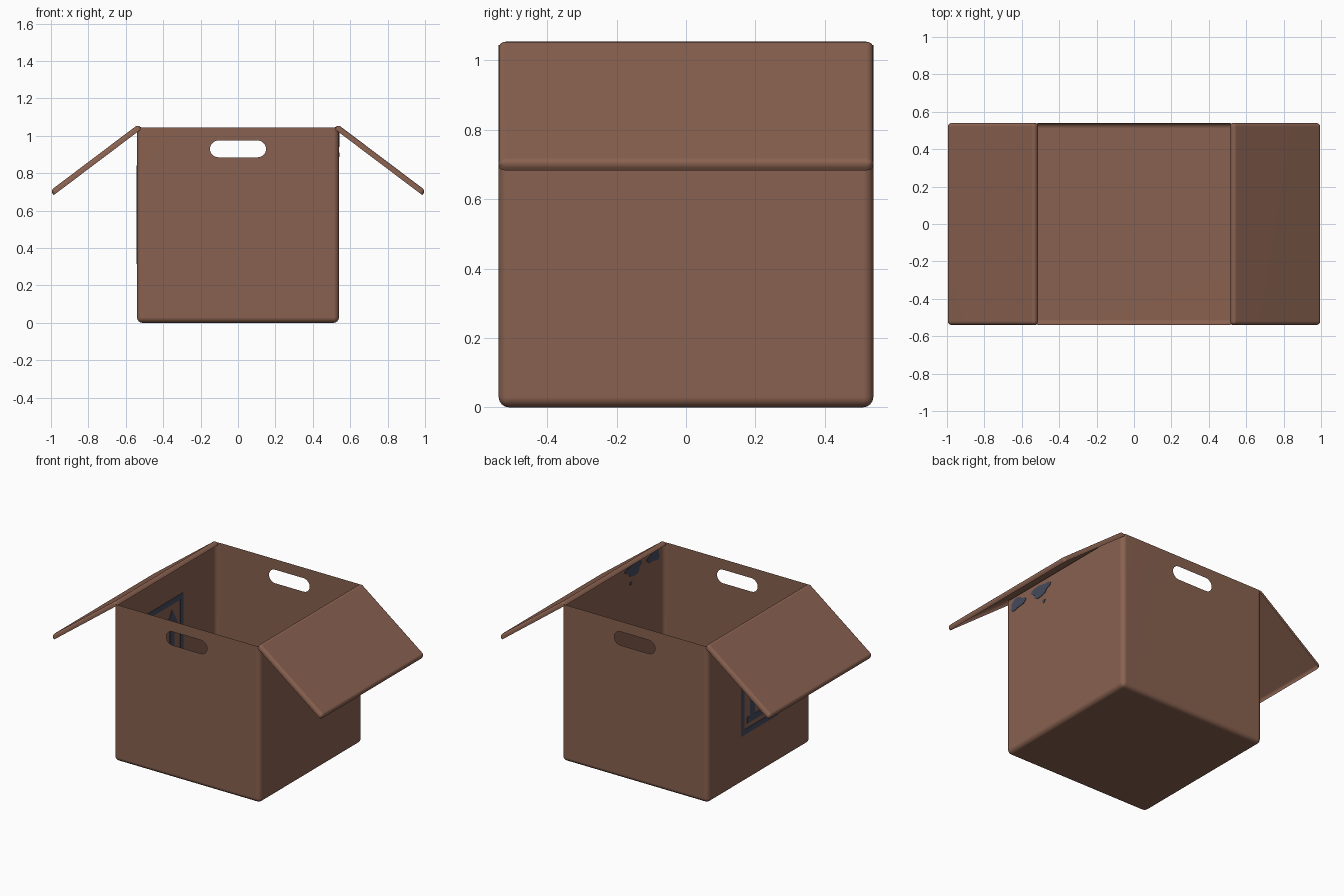
import bpy, bmesh, math
from mathutils import Matrix, Vector

cube = bpy.data.objects.get("Cube")
if cube:
    bpy.data.objects.remove(cube, do_unlink=True)


def material(name, rgb):
    mat = bpy.data.materials.new(name)
    mat.use_nodes = True
    mat.diffuse_color = (*rgb, 1)
    mat.node_tree.nodes["Principled BSDF"].inputs["Base Color"].default_value = (*rgb, 1)
    return mat


CARDBOARD = material("cardboard brown", (0.25, 0.12, 0.08))
INK = material("dark slate ink", (0.058, 0.07, 0.107))

HALF, TOP = 0.54, 1.045


def finish(bm, name, mat, smooth=True):
    mesh = bpy.data.meshes.new(name)
    bm.to_mesh(mesh)
    bm.free()
    obj = bpy.data.objects.new(name, mesh)
    bpy.context.collection.objects.link(obj)
    mesh.materials.append(mat)
    if smooth:
        bpy.ops.object.select_all(action='DESELECT')
        obj.select_set(True)
        bpy.context.view_layer.objects.active = obj
        bpy.ops.object.shade_smooth_by_angle(angle=math.radians(40))
        obj.modifiers.new("even_shading", 'WEIGHTED_NORMAL').keep_sharp = True
    return obj


def open_tray(size, centre, open_side, radius):
    """Thin-sheet box with one side (+1 top, -1 bottom) missing and rounded edges."""
    bm = bmesh.new()
    bmesh.ops.create_cube(bm, size=1, matrix=Matrix.Translation(centre) @ Matrix.Diagonal((*size, 1)))
    bm.normal_update()
    lid = [f for f in bm.faces if f.normal.z * open_side > 0.9]
    bmesh.ops.delete(bm, geom=lid, context='FACES')
    edges = [e for e in bm.edges if not e.is_boundary]
    bmesh.ops.bevel(bm, geom=edges, offset=radius, segments=4, profile=0.5, affect='EDGES')
    bm.normal_update()
    return bm


def stadium(half_straight, radius, z, steps=10):
    """Outline of a pill-shaped slot in x and z."""
    points = []
    for side in (1, -1):
        for i in range(steps + 1):
            a = math.pi * i / steps - side * math.pi / 2
            points.append((side * half_straight + radius * math.cos(a), z + radius * math.sin(a)))
    return points


# Box body with a hand slot in the front and back walls
bm = open_tray((2 * HALF, 2 * HALF, TOP), (0, 0, TOP / 2), 1, 0.03)
for side in (-1, 1):
    wall = max((f for f in bm.faces if f.normal.y * side > 0.99), key=lambda f: f.calc_area())
    rim = list(wall.edges)
    bmesh.ops.delete(bm, geom=[wall], context='FACES_ONLY')
    verts = [bm.verts.new((x, side * HALF, z)) for x, z in stadium(0.105, 0.045, 0.93)]
    slot = [bm.edges.new((v, verts[i - 1])) for i, v in enumerate(verts)]
    bmesh.ops.triangle_fill(bm, edges=rim + slot, use_beauty=True, normal=(0, side, 0))
    bm.normal_update()
    flipped = [f for f in bm.faces if abs(f.calc_center_median().y - side * HALF) < 0.001
               and f.normal.y * side < 0]
    bmesh.ops.reverse_faces(bm, faces=flipped)
finish(bm, "box_body", CARDBOARD)

# Folded-out flaps, each a sheet with a turned-down rim
LENGTH, RIM = 0.59, 0.03
for side, name in ((1, "left_flap"), (-1, "right_flap")):
    bm = open_tray((LENGTH, 2 * HALF, RIM), (LENGTH / 2, 0, -RIM / 2), -1, 0.02)
    place = Matrix.Translation((0.532, 0, 1.062)) @ Matrix.Rotation(math.radians(37), 4, 'Y')
    bmesh.ops.transform(bm, matrix=Matrix.Diagonal((side, 1, 1, 1)) @ place, verts=bm.verts)
    if side < 0:
        bmesh.ops.reverse_faces(bm, faces=bm.faces[:])
    finish(bm, name, CARDBOARD)


def ink_plates(name, x, outlines):
    """Thin plates in y and z that show on both sides of a wall."""
    depth = 0.003
    bm = bmesh.new()
    for outline in outlines:
        face = bm.faces.new([bm.verts.new((x - depth, y, z)) for y, z in outline])
        out = bmesh.ops.extrude_face_region(bm, geom=[face])
        moved = [v for v in out["geom"] if isinstance(v, bmesh.types.BMVert)]
        bmesh.ops.translate(bm, vec=Vector((2 * depth, 0, 0)), verts=moved)
    bmesh.ops.recalc_face_normals(bm, faces=bm.faces[:])
    finish(bm, name, INK, smooth=False)


def bar(y0, y1, z0, z1):
    return [(y0, z0), (y1, z0), (y1, z1), (y0, z1)]


def arrow(y, z0, neck, tip, shaft=0.025, head=0.065):
    return [(y - shaft, z0), (y + shaft, z0), (y + shaft, neck), (y + head, neck),
            (y, tip), (y - head, neck), (y - shaft, neck)]


def blot(y, z, ry, rz, phase):
    points = []
    for i in range(20):
        a = math.tau * i / 20
        r = 1 + 0.2 * math.sin(3 * a + phase) + 0.08 * math.sin(5 * a)
        points.append((y + ry * r * math.cos(a), z + rz * r * math.sin(a)))
    return points


# Upright-arrows mark on the right wall
W, LOW, HIGH, T = 0.195, 0.315, 0.84, 0.035
ink_plates("arrow_mark", -HALF, [
    bar(-W, W, LOW, LOW + T), bar(-W, W, HIGH - T, HIGH),
    bar(-W, -W + T, LOW + T, HIGH - T), bar(W - T, W, LOW + T, HIGH - T),
    bar(-0.13, 0.13, 0.38, 0.42),
    arrow(-0.075, 0.42, 0.66, 0.77), arrow(0.075, 0.42, 0.66, 0.77)])

# Ink blots high on the left wall
ink_plates("ink_blots", HALF, [
    blot(-0.22, 0.985, 0.08, 0.04, 0.5), blot(-0.43, 0.99, 0.065, 0.036, 2.2),
    blot(-0.19, 0.9, 0.012, 0.012, 0)])
